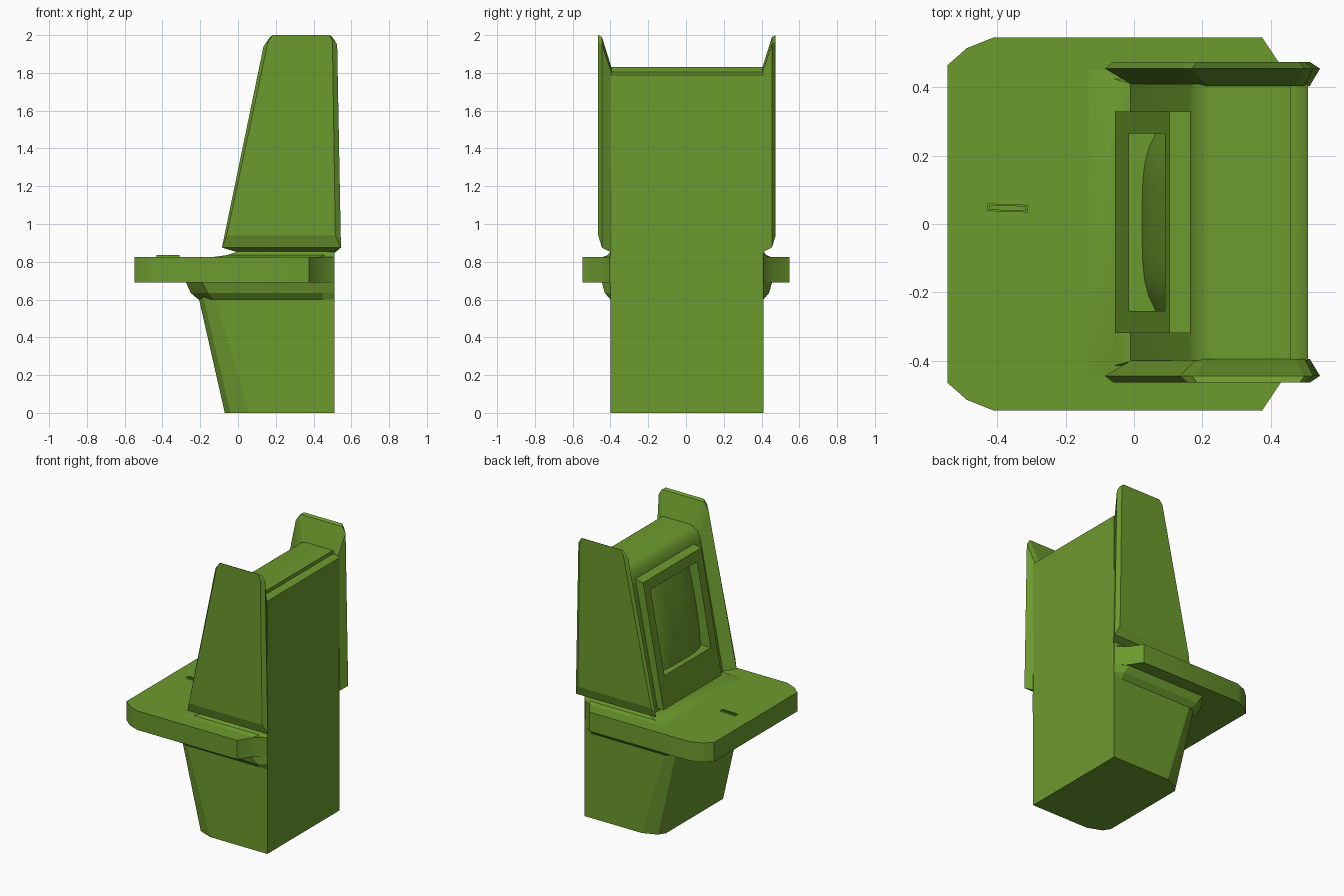
import bpy, bmesh, math
from mathutils import Vector

cube = bpy.data.objects.get("Cube")
if cube:
    bpy.data.objects.remove(cube, do_unlink=True)

green = bpy.data.materials.new("leaf_green")
green.use_nodes = True
colour = (0.15, 0.325, 0.027, 1)
green.diffuse_color = colour
bsdf = green.node_tree.nodes["Principled BSDF"]
bsdf.inputs["Base Color"].default_value = colour
bsdf.inputs["Roughness"].default_value = 0.8

MID = 0.005   # the cabinet sits very slightly off the centre line
HALF = 0.405  # half the cabinet width


def finish(name, bm, smooth=25):
    bmesh.ops.recalc_face_normals(bm, faces=bm.faces)
    mesh = bpy.data.meshes.new(name)
    bm.to_mesh(mesh)
    bm.free()
    mesh.materials.append(green)
    ob = bpy.data.objects.new(name, mesh)
    bpy.context.collection.objects.link(ob)
    bpy.ops.object.select_all(action='DESELECT')
    ob.select_set(True)
    bpy.context.view_layer.objects.active = ob
    if smooth:
        bpy.ops.object.shade_smooth_by_angle(angle=math.radians(smooth))
    return ob


def loft(name, rings, caps=True, smooth=25):
    """Skin a list of equal-length closed rings."""
    bm = bmesh.new()
    rows = [[bm.verts.new(p) for p in ring] for ring in rings]
    n = len(rows[0])
    for a, b in zip(rows, rows[1:]):
        for i in range(n):
            j = (i + 1) % n
            bm.faces.new((a[i], a[j], b[j], b[i]))
    if caps:
        bm.faces.new(rows[0])
        bm.faces.new(rows[-1])
    return finish(name, bm, smooth)


def plan(half, z, mid=MID):
    """Mirror half of a plan outline across the cabinet centre."""
    pts = half + [(x, -y) for x, y in reversed(half)]
    return [(x, y + mid, z) for x, y in pts]


def side(profile, y):
    return [(x, y, z) for x, z in profile]


# Pedestal with a sloped, rounded front
loft("pedestal", [
    plan([(-0.07, 0.32), (-0.04, 0.365), (0.06, HALF), (0.51, HALF)], 0),
    plan([(-0.215, 0.32), (-0.19, 0.37), (-0.13, HALF), (0.51, HALF)], 0.64)])

# Collar under the table
loft("collar", [
    plan([(-0.21, 0.32), (-0.13, HALF), (0.45, HALF), (0.51, HALF)], 0.6),
    plan([(-0.25, 0.33), (-0.16, 0.435), (0.45, 0.435), (0.51, HALF)], 0.635),
    plan([(-0.275, 0.34), (-0.19, 0.45), (0.42, 0.45), (0.51, HALF)], 0.69)],
    smooth=0)

# Table slab and the cove that joins it to the cabinet
table = [(-0.547, 0.465), (-0.49, 0.515), (-0.41, 0.547), (0.375, 0.547),
         (0.44, 0.45), (0.51, HALF)]
loft("table", [plan(table, 0.69, 0), plan(table, 0.825, 0)])
loft("table_cove", [
    plan([(-0.14, 0.45), (0.43, 0.45), (0.51, HALF)], 0.824),
    plan([(-0.06, 0.42), (0.46, 0.42), (0.51, HALF)], 0.835),
    plan([(0, HALF), (0.48, HALF), (0.51, HALF)], 0.855)])

# Upper cabinet
body = [(0.51, 0.6), (0.51, 1.79), (0.49, 1.803), (0.46, 1.805), (0.46, 1.83),
        (0.25, 1.83), (0.215, 1.82), (0.185, 1.795), (0.168, 1.75),
        (-0.01, 0.85), (-0.01, 0.6)]
cabinet = loft("cabinet", [side(body, MID - HALF), side(body, MID + HALF)], smooth=30)


def front(z, depth=0.0):
    """x of the sloped screen bezel at a height, pushed in by depth."""
    return -0.055 + 0.185 * (z - 0.87) + depth


def window(half, low, high, depth):
    return [(front(z, depth), MID + s * half, z)
            for z, s in ((low, -1), (low, 1), (high, 1), (high, -1))]


# Recess cut into the cabinet behind the screen opening
LOW, HIGH, OPEN = 1.08, 1.66, 0.26
cutter = loft("screen_cutter", [window(OPEN, LOW, HIGH, -0.05),
                                window(OPEN, LOW, HIGH, 0.11)], smooth=0)
cutter.hide_render = True
cut = cabinet.modifiers.new("recess", 'BOOLEAN')
cut.operation, cut.object, cut.solver = 'DIFFERENCE', cutter, 'EXACT'
bpy.context.view_layer.objects.active = cabinet
bpy.ops.object.modifier_apply(modifier=cut.name)
bpy.data.objects.remove(cutter, do_unlink=True)

# Screen bezel
loft("bezel", [window(0.325, 0.87, 1.74, 0.06), window(0.325, 0.87, 1.73, 0),
               window(OPEN, LOW, HIGH, 0), window(OPEN, LOW, HIGH, 0.1)],
     caps=False, smooth=0)

# Bulging screen glass
bm = bmesh.new()
N = 12
grid = []
for i in range(N + 1):
    v = 2 * i / N - 1
    row = []
    for j in range(N + 1):
        u = 2 * j / N - 1
        z = (LOW + HIGH) / 2 + v * (HIGH - LOW) / 2
        sag = 0.025 + 0.04 * u ** 4 + 0.015 * v * v
        row.append(bm.verts.new((front(z, sag), MID + u * OPEN, z)))
    grid.append(row)
for a, b in zip(grid, grid[1:]):
    for j in range(N):
        bm.faces.new((a[j], b[j], b[j + 1], a[j + 1]))
glass = finish("screen", bm, 40)
if glass.data.polygons[0].normal.x > 0:
    glass.data.flip_normals()

# Side panels: bevelled outer face, widest middle, sloped inner face
outer = [(-0.06, 0.94), (0.16, 1.97), (0.185, 2.0), (0.485, 2.0),
         (0.5, 1.97), (0.515, 0.94)]
widest = [(-0.085, 0.875), (0.135, 1.94), (0.17, 1.99), (0.5, 1.99),
          (0.525, 1.95), (0.545, 0.875)]
inner = [(0, 0.85), (0.185, 1.76), (0.215, 1.83), (0.47, 1.83),
         (0.5, 1.8), (0.515, 0.85)]
for name, s in (("left_panel", 1), ("right_panel", -1)):
    loft(name, [side(inner, MID + s * 0.4), side(widest, MID + s * 0.45),
                side(outer, MID + s * 0.47)], smooth=0)

# Small slotted key on the table, turned a little
slot = Vector((-0.37, 0.047, 0.82))


def key_ring(dx, dy, dz):
    t = math.radians(-2)
    return [slot + Vector((x * math.cos(t) - y * math.sin(t),
                           x * math.sin(t) + y * math.cos(t), dz))
            for x, y in ((-dx, -dy), (dx, -dy), (dx, dy), (-dx, dy))]


loft("table_key", [key_ring(0.06, 0.011, 0), key_ring(0.06, 0.011, 0.015),
                   key_ring(0.052, 0.006, 0.015), key_ring(0.052, 0.006, 0.009)],
     smooth=0)
